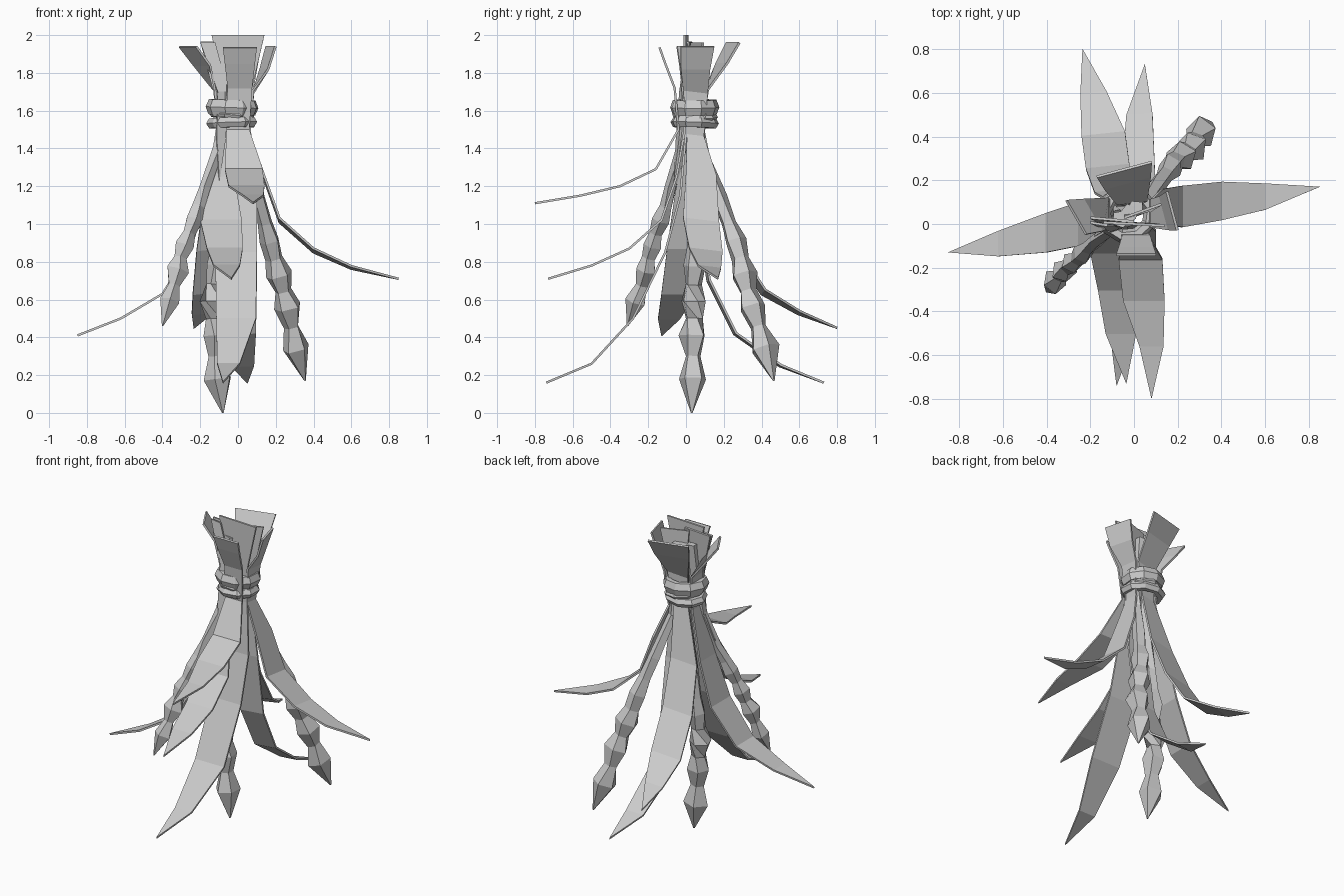
import bpy
import bmesh
import math
import random
from mathutils import Vector

random.seed(7)
default_cube = bpy.data.objects.get("Cube")
if default_cube:
    bpy.data.objects.remove(default_cube, do_unlink=True)

# One matte grey for the whole bundle
grey = bpy.data.materials.new("dried_grey")
grey.use_nodes = True
colour = (0.6, 0.6, 0.6, 1)
grey.diffuse_color = colour
grey.node_tree.nodes["Principled BSDF"].inputs["Base Color"].default_value = colour


def finish(name, bm):
    """Turn a bmesh into a named, flat shaded object."""
    bmesh.ops.recalc_face_normals(bm, faces=bm.faces[:])
    mesh = bpy.data.meshes.new(name)
    bm.to_mesh(mesh)
    bm.free()
    mesh.materials.append(grey)
    part = bpy.data.objects.new(name, mesh)
    bpy.context.collection.objects.link(part)
    return part


def leaf(name, rows, top_angle, blade_angle, roll=0):
    """Strip leaf: each row is x, y, z, half width; angles turn the width."""
    bm = bmesh.new()
    previous = None
    for x, y, z, half_width in rows:
        upper = z > 1.7
        angle = math.radians(top_angle if upper else blade_angle)
        rise = 0 if upper else roll
        across = Vector((math.cos(angle), math.sin(angle), rise)) * half_width
        centre = Vector((x, y, z))
        if half_width == 0:
            edge = [bm.verts.new(centre)]
        else:
            edge = [bm.verts.new(centre - across), bm.verts.new(centre + across)]
        if previous:
            bm.faces.new(previous + edge[::-1])
        previous = edge
    part = finish(name, bm)
    solid = part.modifiers.new("thickness", "SOLIDIFY")
    solid.thickness = .012
    solid.offset = 0


def loft(name, rings):
    """Skin a row of equal rings and close both ends."""
    bm = bmesh.new()
    loops = [[bm.verts.new(point) for point in ring] for ring in rings]
    for lower, upper in zip(loops, loops[1:]):
        for i in range(len(lower)):
            j = (i + 1) % len(lower)
            bm.faces.new((lower[i], lower[j], upper[j], upper[i]))
    bm.faces.new(loops[0])
    bm.faces.new(loops[-1])
    finish(name, bm)


def point_at(path, z):
    """Point of a rising path at the given height."""
    for a, b in zip(path, path[1:]):
        if z <= b.z:
            break
    return a.lerp(b, (z - a.z) / (b.z - a.z))


# Beads of a flower spike: height above the tip, radius
BEADS = [(0, .005), (.18, .085), (.3, .045), (.41, .082), (.5, .052),
         (.59, .077), (.68, .05), (.78, .066), (.88, .048), (1.02, .045)]


def flower_spike(name, path, length, girth, sides=5):
    """Beaded flower head that hangs from a thin stem."""
    path = [Vector(p) for p in path]
    stations = [(path[0].z + h * length, r * girth) for h, r in BEADS]
    stations += [(1.4, .03), (1.6, .03), (1.88, .042)]
    rings = []
    for z, radius in stations:
        centre = point_at(path, z)
        along = point_at(path, z + .08) - point_at(path, z - .08)
        turn = along.to_track_quat("Z", "Y")
        twist = random.uniform(-.25, .25)
        ring = []
        for i in range(sides):
            a = math.tau * i / sides + twist
            r = radius * random.uniform(.88, 1.1)
            ring.append(centre + turn @ Vector((r * math.cos(a), r * math.sin(a), 0)))
        rings.append(ring)
    loft(name, rings)


# Front leaves, from the highest to the lowest
leaf("front_upper_leaf", [
    (.01, -.14, 1.935, .09), (.01, -.11, 1.85, .08), (.01, -.06, 1.72, .065),
    (0, -.04, 1.5, .06), (.03, -.16, 1.29, .1), (.045, -.35, 1.2, .095),
    (.08, -.56, 1.15, .055), (.08, -.8, 1.11, 0)], 0, 0)
leaf("front_middle_leaf", [
    (-.1, .02, 1.965, .1), (-.07, 0, 1.7, .06), (-.07, -.01, 1.48, .04),
    (-.1, -.05, 1.25, .08), (-.09, -.13, 1.02, .11), (-.07, -.3, .87, .095),
    (-.06, -.5, .78, .07), (-.035, -.73, .71, 0)], -5, 0)
leaf("front_lower_leaf", [
    (0, 0, 2, .14), (0, 0, 1.7, .07), (.02, 0, 1.48, .05),
    (.01, -.03, 1.15, .09), (-.01, -.11, .85, .11), (-.01, -.28, .5, .105),
    (-.05, -.5, .26, .06), (-.08, -.74, .16, 0)], -3, 0)

# Back leaves
leaf("back_left_leaf", [
    (-.045, .25, 1.96, .13), (-.03, .19, 1.85, .11), (-.01, .1, 1.69, .07),
    (-.03, .09, 1.48, .05), (-.09, .15, 1.15, .09), (-.12, .26, .87, .1),
    (-.14, .41, .64, .1), (-.185, .6, .53, .06), (-.235, .8, .45, 0)], 15, 6, .12)
leaf("back_right_leaf", [
    (.04, .06, 1.96, .09), (.02, .06, 1.7, .06), (.02, .05, 1.48, .04),
    (.02, .06, 1.1, .08), (.02, .12, .7, .08), (.02, .26, .42, .075),
    (.025, .5, .25, .06), (.05, .73, .16, 0)], 20, 4, .05)

# Side leaves
leaf("left_leaf", [
    (.175, .06, 1.94, .092), (.14, .05, 1.82, .08), (.08, .05, 1.7, .065),
    (.06, .05, 1.47, .045), (.13, .08, 1.27, .08), (.22, .08, 1.02, .095),
    (.4, .105, .86, .088), (.6, .125, .77, .06), (.85, .17, .71, 0)], 105, 90, -.12)
leaf("right_leaf", [
    (-.265, .03, 1.94, .09), (-.19, .04, 1.84, .085), (-.12, .05, 1.7, .07),
    (-.1, .04, 1.47, .04), (-.17, .02, 1.15, .08), (-.25, 0, .87, .1),
    (-.4, -.04, .63, .09), (-.62, -.09, .5, .058), (-.85, -.13, .41, 0)], 120, 90)

# Short loose sliver that hangs below the tie
leaf("loose_sliver", [
    (-.16, 0, 1.96, .04), (-.08, -.02, 1.7, .03), (-.09, -.04, 1.45, .025),
    (-.1, -.06, 1.22, 0)], -10, 20)

# Beaded flower spikes
flower_spike("right_flower_spike", [
    (-.4, -.31, .46), (-.36, -.26, .6), (-.31, -.2, .8), (-.25, -.15, .98),
    (-.2, -.1, 1.12), (-.09, -.01, 1.45), (-.05, .03, 2)], .72, .72)
flower_spike("left_flower_spike", [
    (.355, .465, .17), (.31, .42, .32), (.25, .34, .6), (.17, .265, .9),
    (.11, .18, 1.13), (.03, .06, 1.45), (0, .07, 2)], .95, .92)
flower_spike("centre_flower_spike", [
    (-.08, .03, 0), (-.11, .035, .25), (-.13, .04, .6), (-.1, .05, .9),
    (-.03, .05, 1.45), (-.02, .05, 2)], 1, .9)

# Two wound bands of the tie and a thin cord between them
for name, height, radius, thick, tall, tilt in (
        ("upper_tie", 1.617, .11, .033, 1.4, .03),
        ("lower_tie", 1.536, .108, .032, .95, -.04),
        ("middle_cord", 1.572, .11, .018, 1, .1)):
    bpy.ops.mesh.primitive_torus_add(
        major_segments=9, minor_segments=6, major_radius=radius,
        minor_radius=thick, location=(-.03, .045, height),
        rotation=(tilt / 2, tilt, tilt * 9))
    tie = bpy.context.object
    tie.name = name
    tie.scale = (1, .92, tall)
    tie.data.materials.append(grey)
